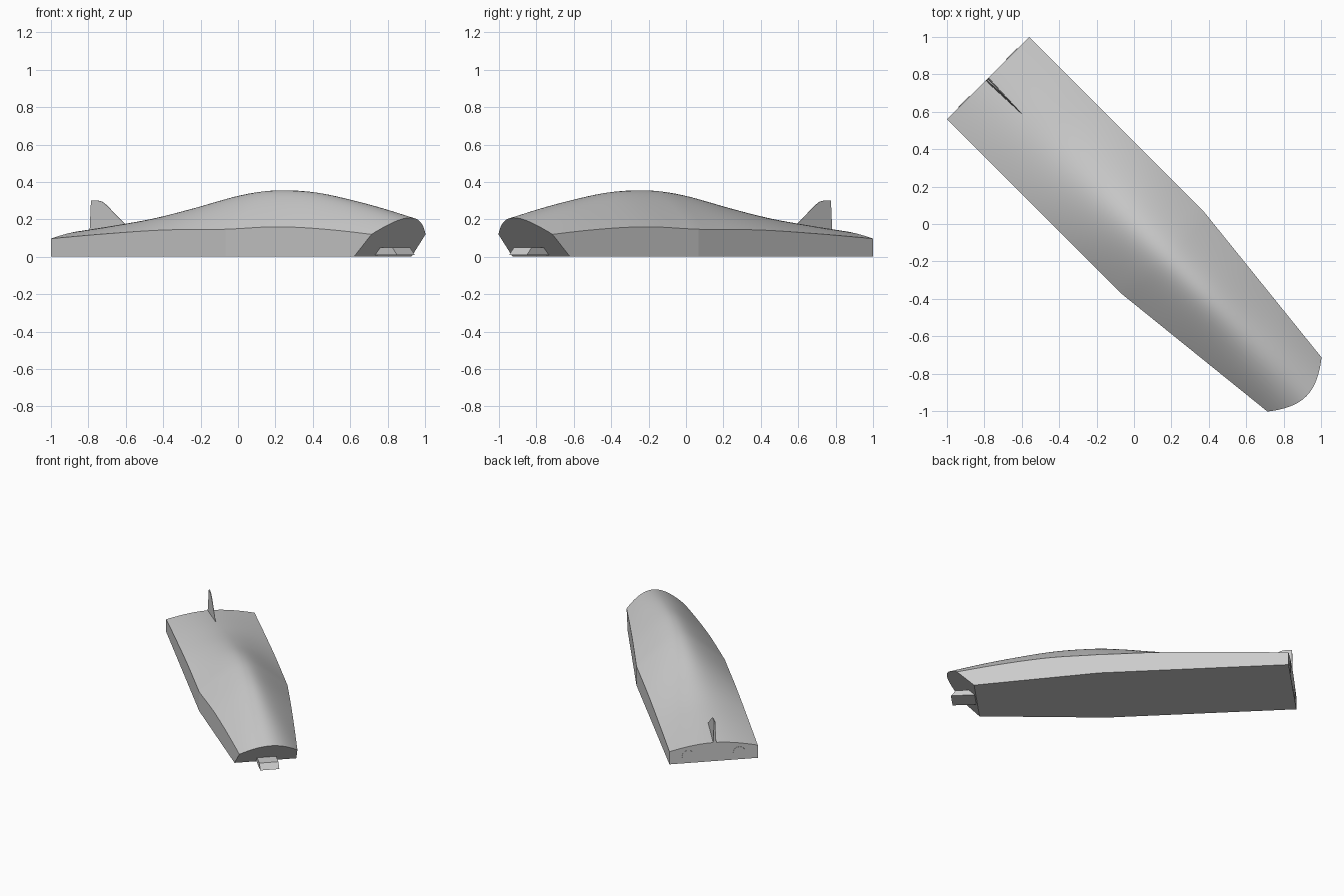
import bpy, bmesh, math
from mathutils import Matrix, Vector

if "Cube" in bpy.data.objects:
    bpy.data.objects.remove(bpy.data.objects["Cube"], do_unlink=True)

# Parts are built nose along +x, then turned to stand diagonally
TURN = Matrix.Rotation(math.radians(-45), 4, 'Z')
BACK, SHOULDER, NOSE = -1.103, 0.215, 1.094

grey = bpy.data.materials.new("light_grey")
grey.use_nodes = True
grey.diffuse_color = (0.6, 0.6, 0.6, 1)
grey.node_tree.nodes["Principled BSDF"].inputs["Base Color"].default_value = grey.diffuse_color


def finish(name, bm, smooth_top=False):
    bmesh.ops.recalc_face_normals(bm, faces=bm.faces)
    bm.normal_update()
    for f in bm.faces:
        f.smooth = smooth_top and f.normal.z > 0.3
    bm.transform(TURN)
    mesh = bpy.data.meshes.new(name)
    bm.to_mesh(mesh)
    bm.free()
    mesh.materials.append(grey)
    obj = bpy.data.objects.new(name, mesh)
    bpy.context.collection.objects.link(obj)
    return obj


def curve(keys, x):
    """Smooth interpolation through (x, value) keys."""
    n = len(keys)
    i = max(k for k in range(n - 1) if keys[k][0] <= x or k == 0)

    def slope(k):
        a, b = keys[max(k - 1, 0)], keys[min(k + 1, n - 1)]
        return (b[1] - a[1]) / (b[0] - a[0])
    (x0, y0), (x1, y1) = keys[i], keys[i + 1]
    h = x1 - x0
    t = (x - x0) / h
    return (y0 * (1 + 2 * t) * (1 - t) ** 2 + slope(i) * h * t * (1 - t) ** 2
            + y1 * t * t * (3 - 2 * t) + slope(i + 1) * h * t * t * (t - 1))


RIDGE = [(BACK, .142), (-.85, .172), (-.57, .21), (-.28, .265), (0, .323), (.2, .35),
         (.37, .355), (.55, .347), (.72, .325), (1, .275), (1.31, .207), (1.45, .175)]
EDGE = [(BACK, .097), (-.7, .122), (-.25, .143), (SHOULDER, .147),
        (.55, .16), (.85, .15), (1.21, .12), (1.45, .09)]
ROUND = [(BACK, 1), (-.6, .6), (.2, .35), (.8, .5), (1.3, 1.3), (1.45, 1.3)]


def half_width(u):
    return .311 - max(0, u - SHOULDER) * .1066


def roof(u, t):
    a = curve(ROUND, u)
    drop = (math.hypot(t, a) - a) / (math.hypot(1, a) - a)
    top, low = curve(RIDGE, u), curve(EDGE, u)
    return top - (top - low) * drop


# Body shell: lofted cross-sections, undercut nose
bm = bmesh.new()
stations = [BACK + (SHOULDER - BACK) * i / 24 for i in range(24)]
stations += [SHOULDER + (1.44 - SHOULDER) * i / 24 for i in range(25)]
steps = 28
rings = []
for u in stations:
    w = half_width(u)
    pts = [(u, -w, 0)]
    for j in range(steps + 1):
        t = -1 + 2 * j / steps
        pts.append((u, w * t, roof(u, abs(t))))
    pts.append((u, w, 0))
    rings.append([bm.verts.new(p) for p in pts])
for a, b in zip(rings, rings[1:]):
    for j in range(len(a)):
        k = (j + 1) % len(a)
        bm.faces.new((a[j], a[k], b[k], b[j]))
bm.faces.new(rings[0])
bm.faces.new(rings[-1])
cut = bmesh.ops.bisect_plane(bm, geom=bm.verts[:] + bm.edges[:] + bm.faces[:],
                             plane_co=(NOSE, 0, 0), plane_no=Vector((1, 0, -1)).normalized(),
                             clear_outer=True)
edges = [e for e in cut["geom_cut"] if isinstance(e, bmesh.types.BMEdge)]
bmesh.ops.edgeloop_fill(bm, edges=edges)
finish("body_shell", bm, smooth_top=True)


def slab(name, profile, widths, centre=0):
    """Side profile of (x, z) points given a half width at each point."""
    bm = bmesh.new()
    sides = [[bm.verts.new((x, centre + s * w, z)) for (x, z), w in zip(profile, widths)]
             for s in (-1, 1)]
    for side in sides:
        bm.faces.new(side)
    n = len(profile)
    for i in range(n):
        k = (i + 1) % n
        bm.faces.new((sides[0][i], sides[0][k], sides[1][k], sides[1][i]))
    return finish(name, bm)


# Front intake lip with a sloped face
slab("front_lip", [(1.06, .01), (1.269, .01), (1.234, .05), (1.06, .05)], [.067] * 4)

# Tail fin, thin at its leading edge
slab("tail_fin",
     [(BACK, .12), (-.83, .16), (-.85, .177), (-.985, .275), (-1.02, .295),
      (-1.05, .3), (-1.1, .3)],
     [.012, .001, .001, .002, .002, .003, .004], centre=-.008)

# Round exhaust covers on the tail
for side, label in ((1, "left"), (-1, "right")):
    bm = bmesh.new()
    place = Matrix.Translation((BACK, side * .18, .055)) @ Matrix.Rotation(math.pi / 2, 4, 'Y')
    bmesh.ops.create_cone(bm, cap_ends=True, segments=32, radius1=.042, radius2=.042,
                          depth=.006, matrix=place)
    finish(label + "_exhaust_cover", bm)
